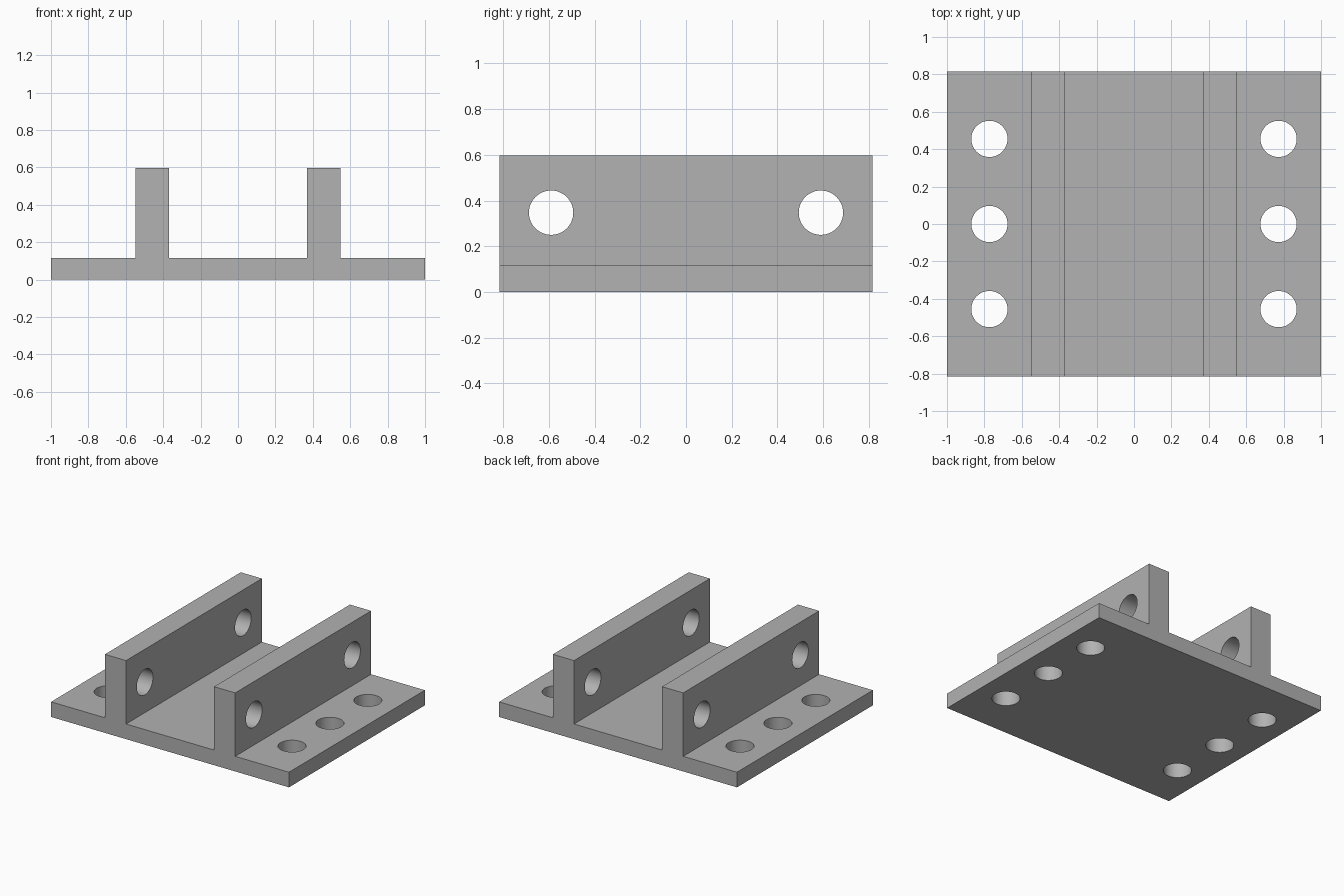
import bpy, bmesh, math
from mathutils import Matrix

if "Cube" in bpy.data.objects:
    bpy.data.objects.remove(bpy.data.objects["Cube"])

HALF_X, HALF_Y = 1.0, 0.816
BASE_Z, TOP_Z = 0.115, 0.597
WALL_IN, WALL_OUT = 0.37, 0.548
HOLE_R = 0.097

grey = bpy.data.materials.new("plain_grey")
grey.diffuse_color = (0.445, 0.445, 0.445, 1)
grey.use_nodes = True
grey.node_tree.nodes["Principled BSDF"].inputs["Base Color"].default_value = grey.diffuse_color


def make_object(name, bm):
    bmesh.ops.recalc_face_normals(bm, faces=bm.faces)
    mesh = bpy.data.meshes.new(name)
    bm.to_mesh(mesh)
    bm.free()
    mesh.materials.append(grey)
    obj = bpy.data.objects.new(name, mesh)
    bpy.context.collection.objects.link(obj)
    return obj


# Bracket body: mirrored cross-section extruded from front to back
half = [(WALL_IN, BASE_Z), (WALL_IN, TOP_Z), (WALL_OUT, TOP_Z),
        (WALL_OUT, BASE_Z), (HALF_X, BASE_Z), (HALF_X, 0)]
profile = half + [(-x, z) for x, z in reversed(half)]
bm = bmesh.new()
face = bm.faces.new([bm.verts.new((x, -HALF_Y, z)) for x, z in profile])
ext = bmesh.ops.extrude_face_region(bm, geom=[face])
bmesh.ops.translate(bm, vec=(0, 2 * HALF_Y, 0),
                    verts=[v for v in ext["geom"] if isinstance(v, bmesh.types.BMVert)])
bracket = make_object("bracket_body", bm)

# Hole cutters: three bolt holes per flange, two pin holes through both walls
bm = bmesh.new()


def add_cutter(matrix, depth):
    bmesh.ops.create_cone(bm, cap_ends=True, segments=48, radius1=HOLE_R,
                          radius2=HOLE_R, depth=depth, matrix=matrix)


for x in (-0.773, 0.773):
    for y in (-0.455, 0, 0.455):
        add_cutter(Matrix.Translation((x, y, BASE_Z / 2)), 0.3)
for y in (-0.59, 0.59):
    add_cutter(Matrix.Translation((0, y, 0.347)) @ Matrix.Rotation(math.pi / 2, 4, "Y"), 1.4)
cutter = make_object("hole_cutter", bm)
cutter.hide_render = True

# Drill the holes and keep the edges crisp
drill = bracket.modifiers.new("drill_holes", "BOOLEAN")
drill.operation = "DIFFERENCE"
drill.solver = "EXACT"
drill.object = cutter
bpy.ops.object.select_all(action="DESELECT")
bpy.context.view_layer.objects.active = bracket
bracket.select_set(True)
bpy.ops.object.modifier_apply(modifier=drill.name)
bpy.data.objects.remove(cutter)
bpy.ops.object.shade_smooth_by_angle(angle=math.radians(30))
